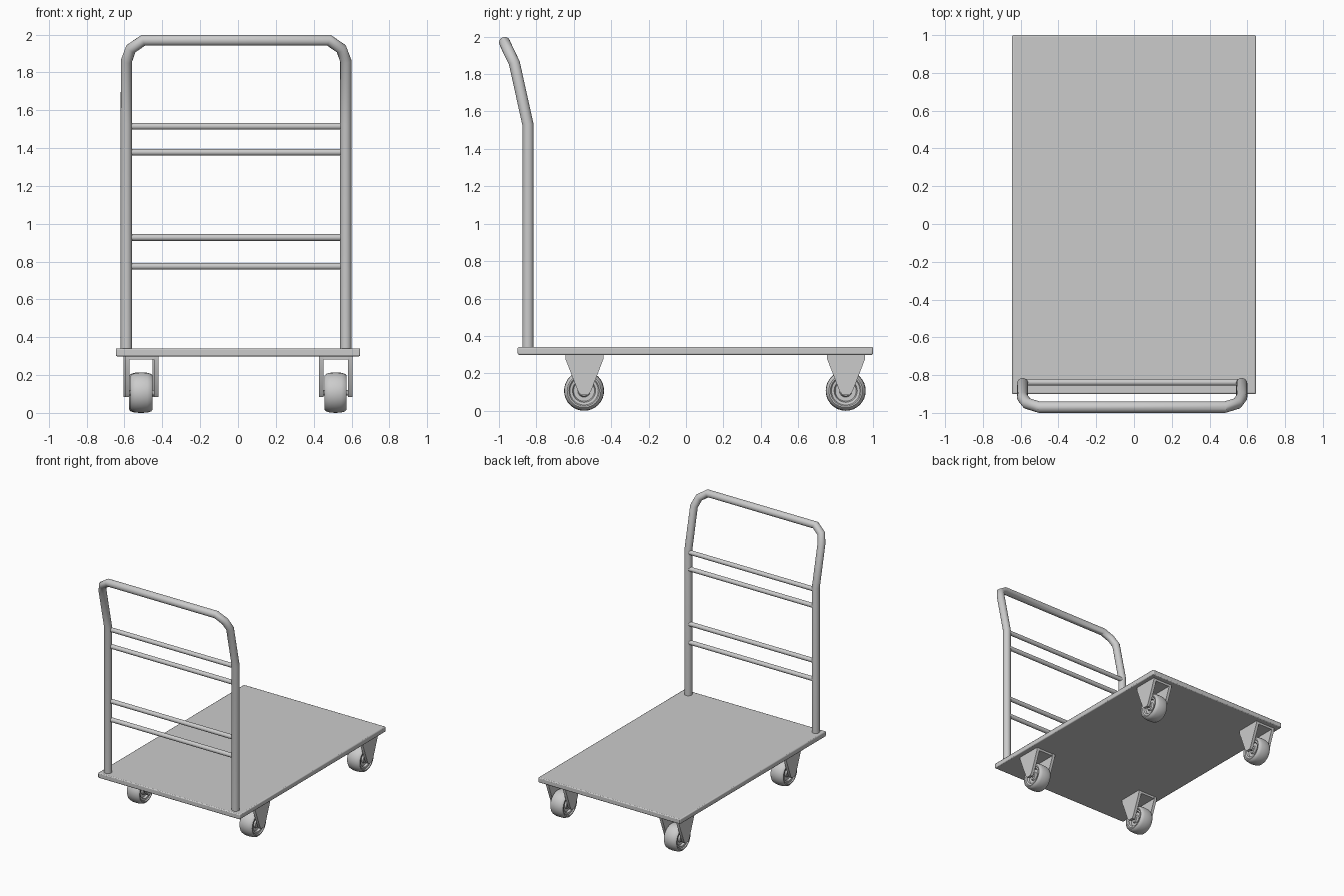
import bpy, bmesh, math
from mathutils import Matrix, Vector

if "Cube" in bpy.data.objects:
    bpy.data.objects.remove(bpy.data.objects["Cube"])


def add_object(name, bm, angle=35, bevel=0):
    bmesh.ops.recalc_face_normals(bm, faces=bm.faces)
    mesh = bpy.data.meshes.new(name)
    bm.to_mesh(mesh)
    bm.free()
    ob = bpy.data.objects.new(name, mesh)
    bpy.context.collection.objects.link(ob)
    if bevel:
        m = ob.modifiers.new("edge_round", 'BEVEL')
        m.width, m.segments = bevel, 2
    finish(ob, angle)
    return ob


def finish(ob, angle=35):
    bpy.ops.object.select_all(action='DESELECT')
    ob.select_set(True)
    bpy.context.view_layer.objects.active = ob
    if ob.type == 'CURVE':
        bpy.ops.object.convert(target='MESH')
    bpy.ops.object.shade_smooth_by_angle(angle=math.radians(angle))


def box(bm, center, size):
    mat = Matrix.Translation(center) @ Matrix.Diagonal((*size, 1))
    bmesh.ops.create_cube(bm, size=1, matrix=mat)


def tube(name, points, radius):
    cu = bpy.data.curves.new(name, 'CURVE')
    cu.dimensions = '3D'
    cu.bevel_depth, cu.bevel_resolution, cu.use_fill_caps = radius, 6, True
    sp = cu.splines.new('POLY')
    sp.points.add(len(points) - 1)
    for p, co in zip(sp.points, points):
        p.co = (*co, 1)
    ob = bpy.data.objects.new(name, cu)
    bpy.context.collection.objects.link(ob)
    finish(ob)


# Platform
bm = bmesh.new()
box(bm, (0, 0.05, 0.32), (1.292, 1.9, 0.042))
add_object("platform", bm, bevel=0.007)

# Bent push handle, its centre line is slightly left of the platform's
CX = -0.01
half = [(-0.58, -0.845, 0.335), (-0.58, -0.845, 1.53), (-0.58, -0.918, 1.86),
        (-0.556, -0.95, 1.925), (-0.49, -0.97, 1.97)]
path = [(CX + x, y, z) for x, y, z in half]
path += [(CX - x, y, z) for x, y, z in reversed(half)]
tube("push_handle", path, 0.03)

# Cross rungs
for i, z in enumerate((0.775, 0.927, 1.378, 1.515)):
    tube(f"rung_{i + 1}", [(-0.575, -0.838, z), (0.555, -0.838, z)], 0.018)


# Casters
def wheel(name, center):
    side = [(0.045, 0), (0.045, 0.028), (0.032, 0.034), (0.032, 0.056),
            (0.048, 0.062), (0.05, 0.076), (0.058, 0.082), (0.058, 0.09),
            (0.05, 0.099), (0.03, 0.105), (0, 0.107)]
    profile = side + [(-x, r) for x, r in reversed(side[:-1])]
    bm = bmesh.new()
    vs = [bm.verts.new((x, 0, r)) for x, r in profile]
    es = [bm.edges.new(pair) for pair in zip(vs, vs[1:])]
    bmesh.ops.spin(bm, geom=vs + es, cent=(0, 0, 0), axis=(1, 0, 0),
                   angle=math.tau, steps=32, use_merge=True)
    bmesh.ops.remove_doubles(bm, verts=bm.verts, dist=1e-5)
    bmesh.ops.translate(bm, verts=bm.verts, vec=center)
    add_object(name, bm)


def fork(name, cx, cy):
    bm = bmesh.new()
    # Mounting plate
    box(bm, (cx, cy, 0.291), (0.15, 0.2, 0.02))
    # Tapered side cheeks
    outline = [(-0.102, 0.3), (-0.102, 0.278), (-0.035, 0.105), (-0.02, 0.085),
               (0.02, 0.085), (0.035, 0.105), (0.102, 0.278), (0.102, 0.3)]
    for x0 in (cx - 0.089, cx + 0.065):
        face = bm.faces.new([bm.verts.new((x0, cy + y, z)) for y, z in outline])
        ext = bmesh.ops.extrude_face_region(bm, geom=[face])['geom']
        bmesh.ops.translate(bm, vec=Vector((0.024, 0, 0)),
                            verts=[e for e in ext if isinstance(e, bmesh.types.BMVert)])
    # Axle
    bmesh.ops.create_cone(bm, cap_ends=True, segments=16, radius1=0.014, radius2=0.014,
                          depth=0.16, matrix=Matrix.Translation((cx, cy, 0.107))
                          @ Matrix.Rotation(math.pi / 2, 4, 'Y'))
    add_object(name, bm)


casters = {"front_left": (-0.509, -0.543), "front_right": (0.516, -0.543),
           "back_left": (-0.517, 0.856), "back_right": (0.516, 0.856)}
for tag, (x, y) in casters.items():
    fork(f"{tag}_caster_fork", x, y)
    wheel(f"{tag}_wheel", (x, y - 0.002, 0.107))
